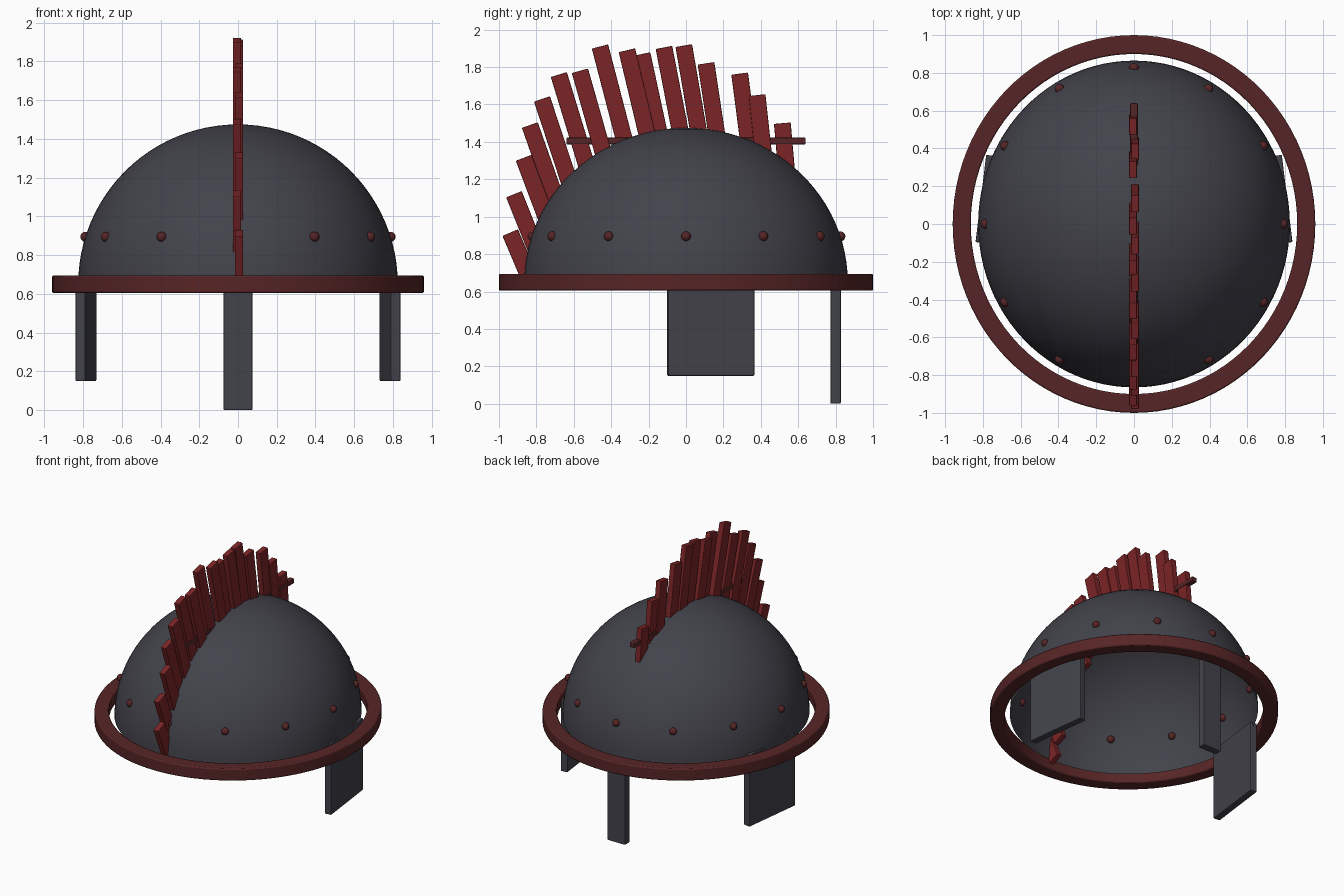
import bpy, bmesh, math
from mathutils import Matrix, Vector

if "Cube" in bpy.data.objects:
    bpy.data.objects.remove(bpy.data.objects["Cube"])


def material(name, rgb):
    m = bpy.data.materials.new(name)
    m.use_nodes = True
    m.diffuse_color = (*rgb, 1)
    bsdf = m.node_tree.nodes["Principled BSDF"]
    bsdf.inputs["Base Color"].default_value = (*rgb, 1)
    bsdf.inputs["Roughness"].default_value = 0.6
    return m


STEEL = material("dark steel", (0.055, 0.055, 0.07))
MAROON = material("maroon trim", (0.095, 0.018, 0.019))
RED = material("crest red", (0.2, 0.018, 0.02))

# Ellipsoid that the dome, rivets and crest all follow
CENTRE_Z = 0.65
RX, RY, RZ = 0.825, 0.865, 0.825


def finish(bm, name, mat, bevel=0.0, smooth=True):
    bmesh.ops.recalc_face_normals(bm, faces=bm.faces)
    mesh = bpy.data.meshes.new(name)
    bm.to_mesh(mesh)
    bm.free()
    mesh.materials.append(mat)
    ob = bpy.data.objects.new(name, mesh)
    bpy.context.collection.objects.link(ob)
    if bevel:
        mod = ob.modifiers.new("bevel", "BEVEL")
        mod.width = bevel
        mod.segments = 2
    if smooth:
        bpy.ops.object.select_all(action="DESELECT")
        ob.select_set(True)
        bpy.context.view_layer.objects.active = ob
        bpy.ops.object.shade_smooth_by_angle(angle=math.radians(35))
    return ob


def box(name, centre, size, mat, rotation=None, bevel=0.006):
    bm = bmesh.new()
    matrix = Matrix.Translation(centre) @ (rotation or Matrix()) @ Matrix.Diagonal((*size, 1))
    bmesh.ops.create_cube(bm, size=1, matrix=matrix)
    return finish(bm, name, mat, bevel, smooth=False)


def revolve(name, profile, mat, scale, closed, bevel=0.0, steps=96):
    bm = bmesh.new()
    verts = [bm.verts.new((r, 0, z)) for r, z in profile]
    edges = [bm.edges.new(pair) for pair in zip(verts, verts[1:])]
    if closed:
        edges.append(bm.edges.new((verts[-1], verts[0])))
    bmesh.ops.spin(bm, geom=verts + edges, cent=(0, 0, 0), axis=(0, 0, 1),
                   angle=math.tau, steps=steps)
    bmesh.ops.remove_doubles(bm, verts=bm.verts, dist=0.0001)
    bmesh.ops.scale(bm, vec=scale, verts=bm.verts)
    return finish(bm, name, mat, bevel)


# Hollow dome
arc = [(math.cos(a), CENTRE_Z + RZ * math.sin(a))
       for a in (i * math.pi / 48 for i in range(25))]
revolve("dome", arc, STEEL, (RX, RY, 1), closed=False)

# Oval brim ring
revolve("brim_ring", [(0.9, 0.605), (1, 0.605), (1, 0.695), (0.9, 0.695)],
        MAROON, (0.96, 1, 1), closed=True, bevel=0.008)

# Rivets around the dome
RIVET_Z = 0.895
spread = math.sqrt(1 - ((RIVET_Z - CENTRE_Z) / RZ) ** 2)
bm = bmesh.new()
for i in range(12):
    a = i * math.tau / 12
    spot = Vector((RX * spread * math.cos(a), RY * spread * math.sin(a), RIVET_Z))
    bmesh.ops.create_uvsphere(bm, u_segments=16, v_segments=10, radius=0.026,
                              matrix=Matrix.Translation(spot))
finish(bm, "rivets", MAROON)

# Nose guard and the two cheek plates
box("nose_guard", (0, 0.8, 0.345), (0.15, 0.055, 0.69), STEEL)
for side, name in ((1, "left_cheek_plate"), (-1, "right_cheek_plate")):
    box(name, (side * 0.785, 0.132, 0.418), (0.052, 0.465, 0.537), STEEL,
        Matrix.Rotation(side * math.radians(7), 4, "Z"))

# Bar through the crest
box("crest_bar", (0, 0, 1.405), (0.04, 1.28, 0.036), MAROON)

# Crest slats: (y, z) of each top, leaning more towards the low end
TOPS = [(-0.94, 0.915), (-0.92, 1.12), (-0.868, 1.315), (-0.835, 1.49),
        (-0.77, 1.63), (-0.68, 1.76), (-0.567, 1.78), (-0.46, 1.91),
        (-0.316, 1.89), (-0.235, 1.87), (-0.118, 1.905), (-0.012, 1.915),
        (0.107, 1.82), (0.287, 1.765), (0.38, 1.65), (0.515, 1.5)]
for i, (y, z) in enumerate(TOPS):
    lean = math.radians(23 - 18 * i / (len(TOPS) - 1))
    down = Vector((0, math.sin(lean), -math.cos(lean)))
    top = Vector((0.005 * (-1) ** i, y, z))
    # Lengthen each slat until its foot sits inside the dome
    length = 0.1
    while True:
        foot = top + down * length
        inside = (foot.y / RY) ** 2 + ((foot.z - CENTRE_Z) / RZ) ** 2 < 0.85
        if inside or foot.z < 0.64:
            break
        length += 0.01
    box(f"crest_slat_{i + 1}", (top + foot) / 2, (0.042, 0.09, length), RED,
        Matrix.Rotation(lean, 4, "X"), bevel=0.005)
